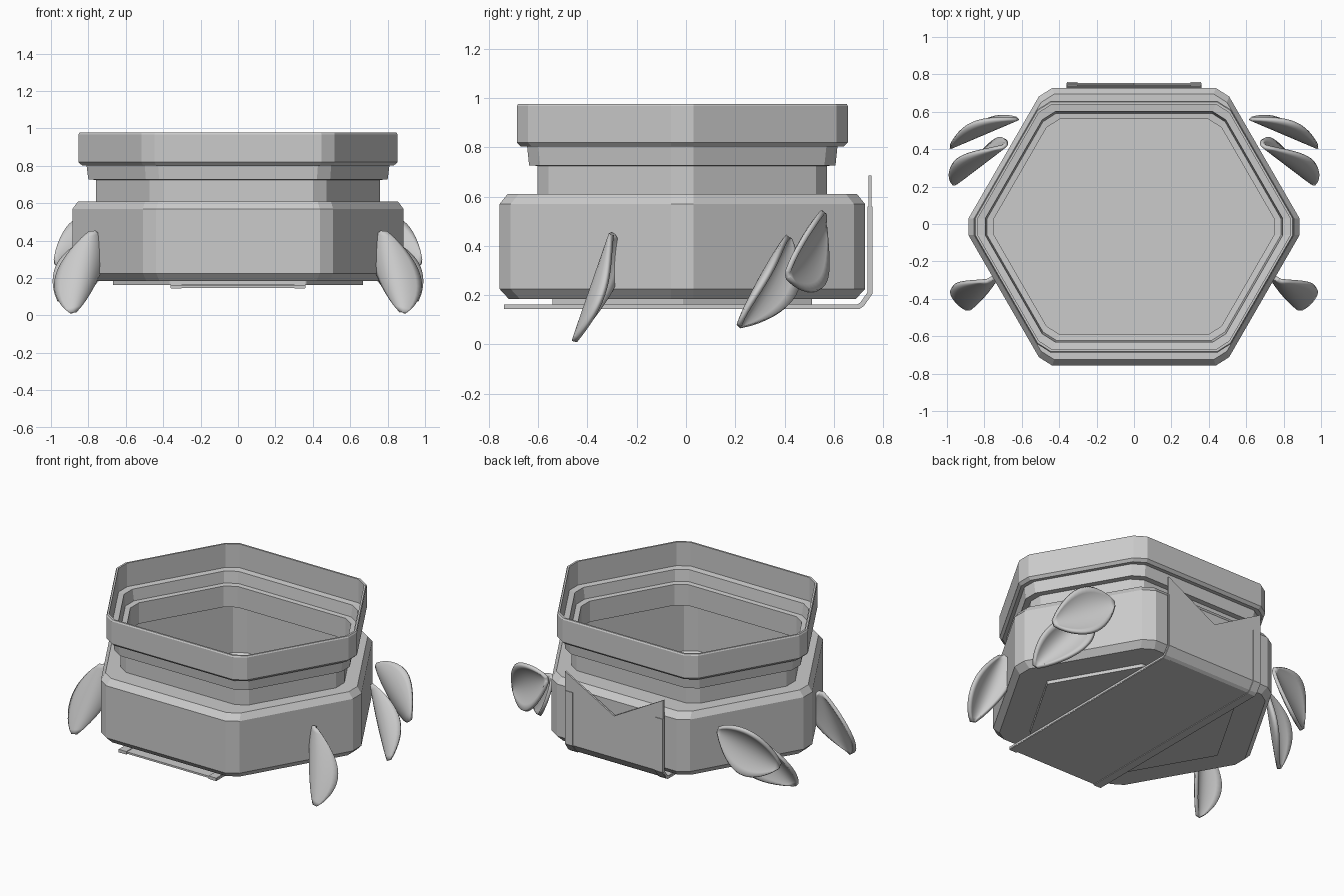
import bpy, bmesh, math
from mathutils import Vector

if "Cube" in bpy.data.objects:
    bpy.data.objects.remove(bpy.data.objects["Cube"], do_unlink=True)

grey = bpy.data.materials.new("light grey")
grey.use_nodes = True
grey.diffuse_color = (0.6, 0.6, 0.6, 1)
grey.node_tree.nodes["Principled BSDF"].inputs["Base Color"].default_value = (0.6, 0.6, 0.6, 1)

CENTRE_Y = -0.015
TAN30 = math.tan(math.radians(30))


def finish(name, bm):
    bmesh.ops.recalc_face_normals(bm, faces=bm.faces)
    mesh = bpy.data.meshes.new(name)
    bm.to_mesh(mesh)
    bm.free()
    obj = bpy.data.objects.new(name, mesh)
    bpy.context.collection.objects.link(obj)
    mesh.materials.append(grey)
    return obj


def hexagon(half_x, half_y, cut):
    """Hexagon outline with its corners cut off, counter-clockwise."""
    apex = half_x + cut * TAN30
    corner = apex - half_y * TAN30
    quarter = [(half_x, cut)]
    quarter += [(corner + cut * TAN30, half_y - cut), (corner - cut, half_y)]
    half = quarter + [(-x, y) for x, y in reversed(quarter)]
    return half + [(-x, -y) for x, y in half]


def loft(name, levels, cut):
    """Skin a list of (half_x, half_y, z) hexagons, capped at both ends."""
    bm = bmesh.new()
    rings = [[bm.verts.new((x, y + CENTRE_Y, z)) for x, y in hexagon(hx, hy, cut)]
             for hx, hy, z in levels]
    for low, high in zip(rings, rings[1:]):
        for i in range(len(low)):
            j = (i + 1) % len(low)
            bm.faces.new((low[i], low[j], high[j], high[i]))
    bm.faces.new(rings[0])
    bm.faces.new(rings[-1])
    return finish(name, bm)


# Hollow hexagonal body: up the outside, over the rim and down the stepped inside
outside = [
    (0.845, 0.705, 0.185), (0.885, 0.742, 0.225), (0.885, 0.742, 0.57),
    (0.855, 0.71, 0.61), (0.76, 0.588, 0.61), (0.76, 0.588, 0.725),
    (0.80, 0.622, 0.727), (0.81, 0.63, 0.803), (0.835, 0.655, 0.803),
    (0.853, 0.672, 0.82), (0.853, 0.672, 0.968), (0.848, 0.667, 0.977)]
inside = [
    (0.835, 0.655, 0.977), (0.835, 0.655, 0.82), (0.795, 0.617, 0.815),
    (0.785, 0.607, 0.74), (0.748, 0.576, 0.737), (0.748, 0.576, 0.598),
    (0.84, 0.698, 0.598), (0.868, 0.725, 0.565), (0.868, 0.725, 0.23),
    (0.835, 0.695, 0.2)]
loft("hexagonal_body", outside + inside, 0.045)

# Sharp-cornered plate in the floor
loft("floor_plate", [(0.667, 0.527, 0.163), (0.667, 0.527, 0.204)], 0.002)


def strip(name, path, thickness, x0, x1):
    """Bent sheet following a (y, z) path between two x positions."""
    bm = bmesh.new()
    rows = [[bm.verts.new((x, y, z)) for x in (x0, (x0 + x1) / 2, x1)] for y, z in path]
    for a, b in zip(rows, rows[1:]):
        for i in range(2):
            bm.faces.new((a[i], a[i + 1], b[i + 1], b[i]))
    obj = finish(name, bm)
    mod = obj.modifiers.new("sheet", "SOLIDIFY")
    mod.thickness = thickness
    mod.offset = 0
    mod.use_even_offset = True
    return obj


# Bent bracket running under the body and up the back, with a notched top
bend = [(0.70, 0.153), (0.715, 0.163), (0.748, 0.21)]
bracket = strip("bracket_sheet", [(-0.735, 0.153)] + bend + [(0.748, 0.685)], 0.012, -0.36, 0.36)
for v in bracket.data.vertices:
    if v.co.z > 0.6 and abs(v.co.x) < 0.01:
        v.co.z = 0.485
for side in (-1, 1):
    strip("bracket_rail", [(-0.74, 0.153)] + bend + [(0.748, 0.56)], 0.02,
          side * 0.33 - 0.028, side * 0.33 + 0.028)


def paddle(name, start, end, width, sweep, side):
    """Domed leaf from start to end; its edges are swept back."""
    start, end, width, sweep = map(Vector, (start, end, width, sweep))
    bm = bmesh.new()
    rows, cols = 16, 10
    grid = []
    for i in range(rows + 1):
        u = 0.015 + 0.97 * i / rows
        spread = math.sin(math.pi * u)
        row = []
        for j in range(cols + 1):
            v = 2 * j / cols - 1
            p = start.lerp(end, u) + width * v * spread ** 0.75 + sweep * v * v * spread
            row.append(bm.verts.new((p.x * side, p.y, p.z)))
        grid.append(row)
    for a, b in zip(grid, grid[1:]):
        for j in range(cols):
            bm.faces.new((a[j], a[j + 1], b[j + 1], b[j]))
    obj = finish(name, bm)
    for poly in obj.data.polygons:
        poly.use_smooth = True
    mod = obj.modifiers.new("shell", "SOLIDIFY")
    mod.thickness = 0.022
    mod.offset = 0


# Three paddle feet on each side
for side, label in ((1, "left"), (-1, "right")):
    paddle(label + "_front_paddle", (0.78, -0.30, 0.455), (0.885, -0.455, 0.008),
           (0.12, -0.03, -0.035), (0.02, 0.07, 0.005), side)
    paddle(label + "_rear_lower_paddle", (0.69, 0.42, 0.44), (0.96, 0.215, 0.07),
           (0.10, -0.05, 0.05), (0.025, 0.075, -0.01), side)
    paddle(label + "_rear_upper_paddle", (0.62, 0.565, 0.49), (0.985, 0.41, 0.28),
           (0.04, -0.01, 0.14), (0.02, 0.06, -0.01), side)
